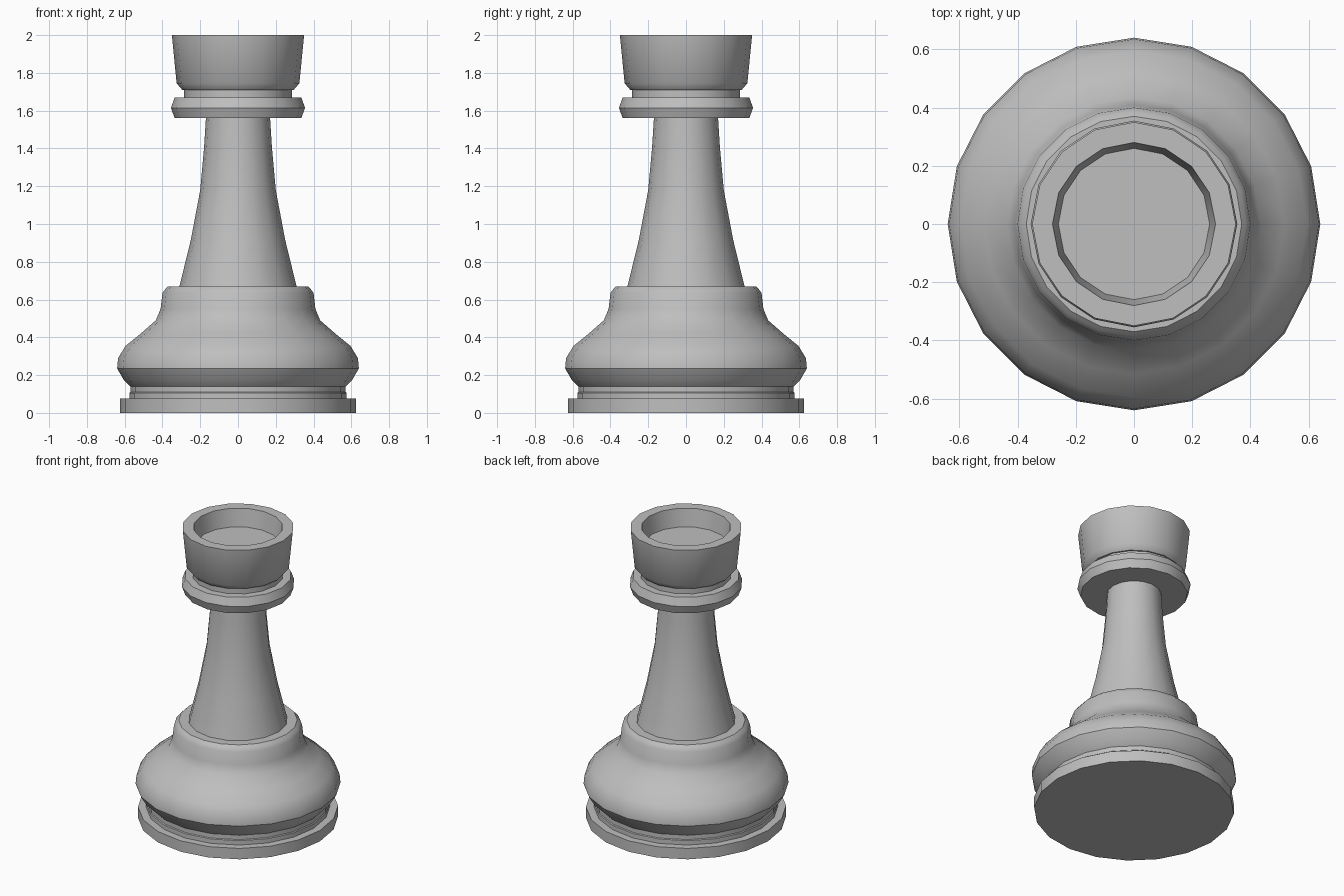
import bpy
import bmesh
from math import cos, sin, tau, radians

cube = bpy.data.objects.get("Cube")
if cube:
    bpy.data.objects.remove(cube, do_unlink=True)

grey = bpy.data.materials.new("plain grey")
grey.use_nodes = True
colour = (0.52, 0.52, 0.52, 1)
grey.diffuse_color = colour
grey.node_tree.nodes["Principled BSDF"].inputs["Base Color"].default_value = colour


def lathe(name, profile, sides, cap_bottom=True, cap_top=True):
    """Turn a list of (radius, height) points, bottom first, around z."""
    bm = bmesh.new()
    rings = [[bm.verts.new((r * cos(tau * i / sides), r * sin(tau * i / sides), z))
              for i in range(sides)] for r, z in profile]
    for low, high in zip(rings, rings[1:]):
        for i in range(sides):
            j = (i + 1) % sides
            bm.faces.new((low[i], low[j], high[j], high[i]))
    if cap_bottom:
        bm.faces.new(rings[0][::-1])
    if cap_top:
        bm.faces.new(rings[-1])
    mesh = bpy.data.meshes.new(name)
    bm.to_mesh(mesh)
    bm.free()
    mesh.materials.append(grey)
    obj = bpy.data.objects.new(name, mesh)
    bpy.context.collection.objects.link(obj)
    bpy.ops.object.select_all(action='DESELECT')
    obj.select_set(True)
    bpy.context.view_layer.objects.active = obj
    bpy.ops.object.shade_smooth_by_angle(angle=radians(35))
    return obj


# Foot disc with the groove above it, and the bulging body with its shoulder
lathe("base", [(0.625, 0), (0.625, 0.075), (0.575, 0.075), (0.575, 0.105),
               (0.57, 0.11), (0.57, 0.14)], 20, cap_top=False)
lathe("body", [(0.57, 0.14), (0.605, 0.175), (0.64, 0.235), (0.635, 0.29),
               (0.595, 0.355), (0.515, 0.42), (0.435, 0.49), (0.41, 0.55),
               (0.4, 0.635), (0.385, 0.655), (0.37, 0.67)], 20, cap_bottom=False)

# Tapering stem
lathe("stem", [(0.31, 0.67), (0.25, 0.915), (0.2, 1.18), (0.18, 1.4),
               (0.17, 1.56)], 16, cap_bottom=False, cap_top=False)

# Collar ring under the head
lathe("collar", [(0.335, 1.56), (0.355, 1.615), (0.335, 1.67)], 16)

# Neck, flared cup and recessed floor
lathe("head", [(0.285, 1.67), (0.285, 1.71), (0.295, 1.71), (0.325, 1.745),
               (0.35, 2), (0.28, 2), (0.26, 1.88)], 16, cap_bottom=False)
